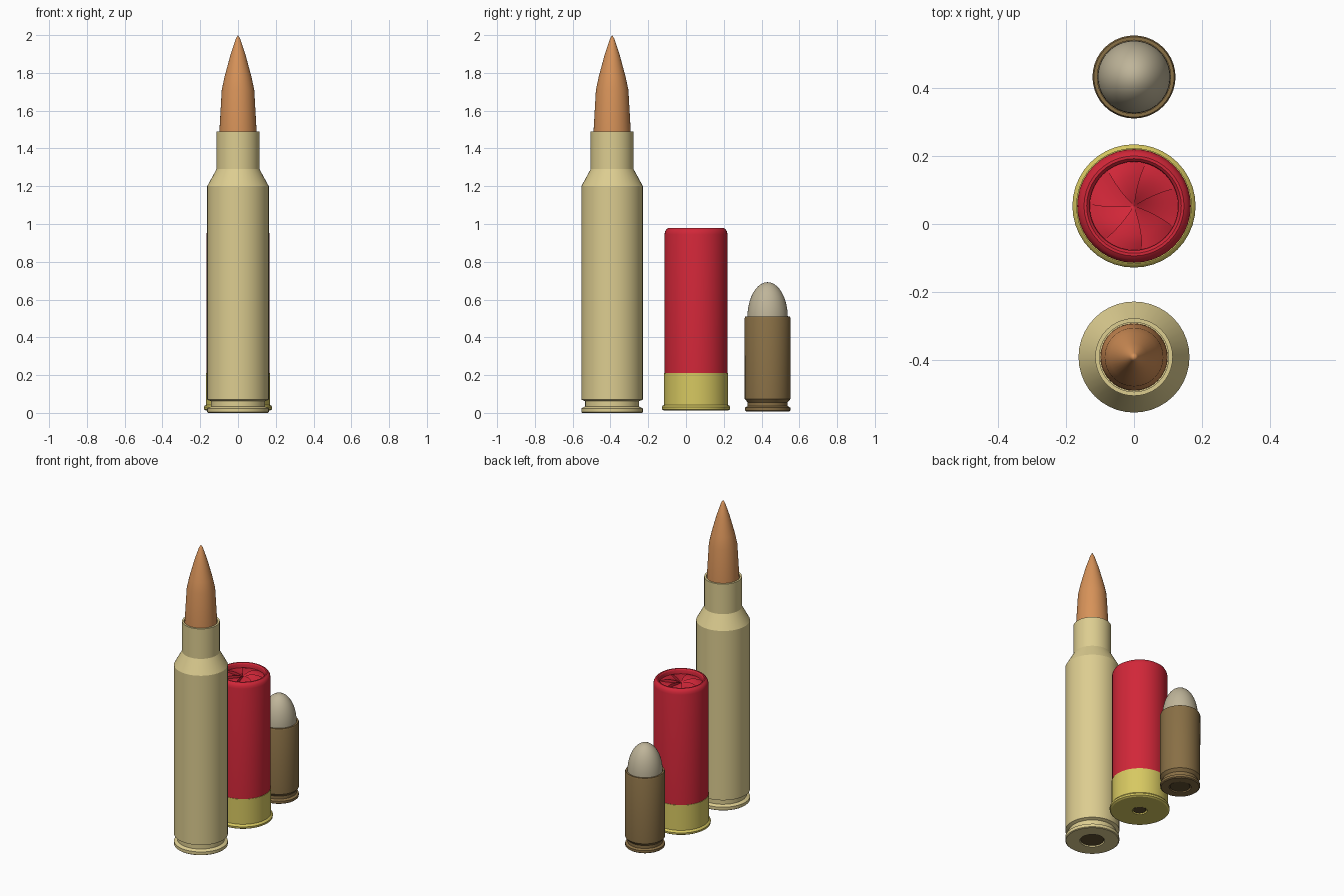
import bpy, bmesh
from math import sin, cos, pi, radians, sqrt

if "Cube" in bpy.data.objects:
    bpy.data.objects.remove(bpy.data.objects["Cube"])

SEGS = 40


def material(name, rgb):
    m = bpy.data.materials.new(name)
    m.diffuse_color = (*rgb, 1)
    m.use_nodes = True
    m.node_tree.nodes["Principled BSDF"].inputs["Base Color"].default_value = m.diffuse_color
    return m


brass = material("pale_brass", (0.72, 0.61, 0.28))
copper = material("copper", (0.68, 0.29, 0.10))
red = material("red_plastic", (0.64, 0.02, 0.04))
yellow = material("yellow_brass", (0.68, 0.58, 0.12))
bronze = material("dark_bronze", (0.25, 0.16, 0.06))
lead = material("lead", (0.52, 0.46, 0.32))
dark = material("dark_primer", (0.12, 0.08, 0.03))


def finish(bm, name, mat, y):
    bmesh.ops.remove_doubles(bm, verts=bm.verts, dist=1e-5)
    me = bpy.data.meshes.new(name)
    bm.to_mesh(me)
    bm.free()
    me.materials.append(mat)
    ob = bpy.data.objects.new(name, me)
    ob.location.y = y
    bpy.context.collection.objects.link(ob)
    bpy.ops.object.select_all(action='DESELECT')
    ob.select_set(True)
    bpy.context.view_layer.objects.active = ob
    bpy.ops.object.shade_smooth_by_angle(angle=radians(25))
    return ob


def lathe(name, profile, mat, y):
    """Spin (radius, height) points about the vertical axis."""
    bm = bmesh.new()
    rings = [[bm.verts.new((r * cos(2 * pi * i / SEGS), r * sin(2 * pi * i / SEGS), z))
              for i in range(SEGS)] for r, z in profile if r > 0]
    for a, b in zip(rings, rings[1:]):
        for i in range(SEGS):
            j = (i + 1) % SEGS
            bm.faces.new((a[i], a[j], b[j], b[i]))
    # close the ends with a flat cap or a point
    for end, ring in ((profile[0], rings[0]), (profile[-1], rings[-1])):
        if end[0] == 0:
            tip = bm.verts.new((0, 0, end[1]))
            for i in range(SEGS):
                bm.faces.new((ring[i], ring[(i + 1) % SEGS], tip))
    bmesh.ops.recalc_face_normals(bm, faces=bm.faces)
    return finish(bm, name, mat, y)


def primer(name, r, z, y):
    lathe(name, [(0, z), (r, z), (r, z + 0.02), (0, z + 0.02)], dark, y)


# Rifle cartridge
Y = -0.391
lathe("rifle_case", [(0, 0.015), (0.075, 0.015), (0.075, 0), (0.158, 0), (0.163, 0.004),
                     (0.163, 0.024), (0.143, 0.034), (0.143, 0.062), (0.163, 0.07),
                     (0.163, 1.2), (0.114, 1.29), (0.114, 1.49), (0.102, 1.49),
                     (0.102, 1.45), (0, 1.45)], brass, Y)
lathe("rifle_bullet", [(0, 1.44), (0.099, 1.44), (0.098, 1.5), (0.086, 1.71), (0.071, 1.78),
                       (0.040, 1.895), (0.012, 1.98), (0, 2.0)], copper, Y)
primer("rifle_primer", 0.07, 0.006, Y)

# Shotgun shell: brass head and plastic hull
Y = 0.053
lathe("shell_head", [(0, 0.025), (0.045, 0.025), (0.045, 0.012), (0.17, 0.012), (0.18, 0.018),
                     (0.181, 0.03), (0.176, 0.038), (0.170, 0.042), (0.170, 0.21),
                     (0.164, 0.21), (0, 0.2)], yellow, Y)
primer("shell_primer", 0.038, 0.016, Y)
lathe("shell_hull", [(0.160, 0.15), (0.167, 0.15), (0.167, 0.945), (0.164, 0.96), (0.157, 0.972),
                     (0.147, 0.979), (0.139, 0.979), (0.133, 0.973), (0.130, 0.963),
                     (0.130, 0.935)], red, Y)

# Star crimp: seven overlapping folds, each a tilted wedge with a small riser
FOLDS, STEPS, R = 7, 7, 0.131
bm = bmesh.new()
for f in range(FOLDS):
    grid = []
    for k in range(7):
        q = k / 6
        row = []
        for s in range(STEPS + 1):
            t = s / STEPS
            a = 2 * pi * (f + t) / FOLDS + radians(75) + 0.18 * (1 - q)
            z = 0.948 + 0.018 * sin(pi * q) ** 0.7 * t if 0 < q < 1 else 0.948
            row.append(bm.verts.new((R * q * cos(a), R * q * sin(a), z)))
        # riser back down to the next fold
        x, y, _ = row[-1].co
        row.append(bm.verts.new((x, y, 0.948)))
        grid.append(row)
    for ra, rb in zip(grid, grid[1:]):
        for s in range(STEPS + 1):
            bm.faces.new((ra[s], rb[s], rb[s + 1], ra[s + 1]))
bmesh.ops.dissolve_degenerate(bm, dist=1e-5, edges=bm.edges)
finish(bm, "shell_crimp", red, Y)

# Pistol cartridge
Y = 0.432
lathe("pistol_case", [(0, 0.02), (0.066, 0.02), (0.066, 0.008), (0.114, 0.008), (0.12, 0.013),
                      (0.12, 0.028), (0.106, 0.036), (0.106, 0.056), (0.121, 0.074),
                      (0.122, 0.5), (0.118, 0.51), (0.108, 0.51), (0.108, 0.48),
                      (0, 0.48)], bronze, Y)
primer("pistol_primer", 0.06, 0.012, Y)
nose = [(0.107 * cos(i * pi / 20), 0.505 + 0.187 * sin(i * pi / 20)) for i in range(10)]
lathe("pistol_bullet", [(0, 0.47), (0.107, 0.47)] + nose + [(0, 0.692)], lead, Y)
